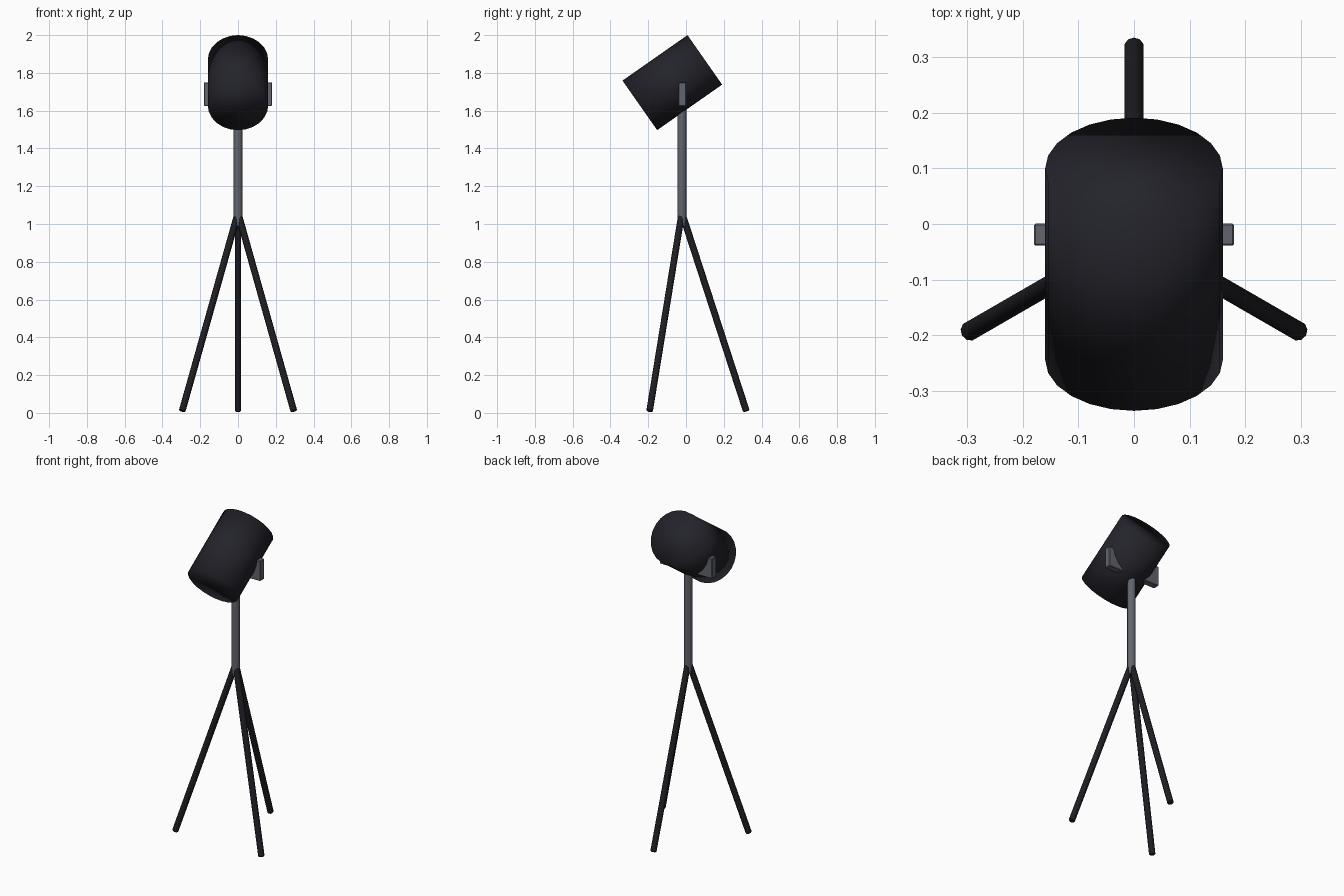
import bpy, math
from mathutils import Vector

if "Cube" in bpy.data.objects:
    bpy.data.objects.remove(bpy.data.objects["Cube"])


def material(name, rgb):
    m = bpy.data.materials.new(name)
    m.diffuse_color = (*rgb, 1)
    m.use_nodes = True
    m.node_tree.nodes["Principled BSDF"].inputs["Base Color"].default_value = m.diffuse_color
    return m


BLACK = material("black housing", (0.017, 0.017, 0.024))
DARK = material("dark leg metal", (0.013, 0.013, 0.017))
GREY = material("grey metal", (0.125, 0.13, 0.155))
AXIS_Y = -0.022   # y of the stand's centre line


def rod(name, a, b, radius, sides, mat):
    """Capped cylinder running from point a to point b."""
    a, b = Vector(a), Vector(b)
    d = b - a
    bpy.ops.mesh.primitive_cylinder_add(vertices=sides, radius=radius, depth=d.length,
                                        location=(a + b) / 2)
    o = bpy.context.object
    o.name = name
    o.rotation_euler = d.to_track_quat('Z', 'Y').to_euler()
    o.data.materials.append(mat)
    return o


# Lamp head, tilted 35 degrees downward to the front
tilt = math.radians(35)
centre = Vector((0, -0.0725, 1.7485))
half = Vector((0, math.cos(tilt), math.sin(tilt))) * 0.21
rod("lamp_head", centre - half, centre + half, 0.16, 24, BLACK)
bpy.ops.object.shade_smooth()

# Yoke block through the head, with softened edges
bpy.ops.mesh.primitive_cube_add(size=1, location=(0, AXIS_Y + 0.003, 1.687))
yoke = bpy.context.object
yoke.name = "yoke"
yoke.scale = (0.36, 0.04, 0.125)
bpy.ops.object.transform_apply(location=False, rotation=False, scale=True)
yoke.data.materials.append(GREY)
bevel = yoke.modifiers.new("soft_edges", 'BEVEL')
bevel.width = 0.003
bevel.segments = 1

# Upright pole
rod("pole", (0, AXIS_Y, 0.99), (0, AXIS_Y, 1.65), 0.024, 16, GREY)
bpy.ops.object.shade_smooth_by_angle()

# Three splayed legs
for i, deg in enumerate((90, 210, 330)):
    t = math.radians(deg)
    foot = (0.342 * math.cos(t), AXIS_Y + 0.342 * math.sin(t), 0.008)
    leg = rod(f"leg_{i + 1}", (0, AXIS_Y, 1.06), foot, 0.018, 10, DARK)
    bevel = leg.modifiers.new("rounded_ends", 'BEVEL')
    bevel.width = 0.005
    bevel.segments = 1
    bevel.limit_method = 'ANGLE'
    bevel.angle_limit = math.radians(60)
    bpy.ops.object.shade_smooth_by_angle(angle=math.radians(50))
